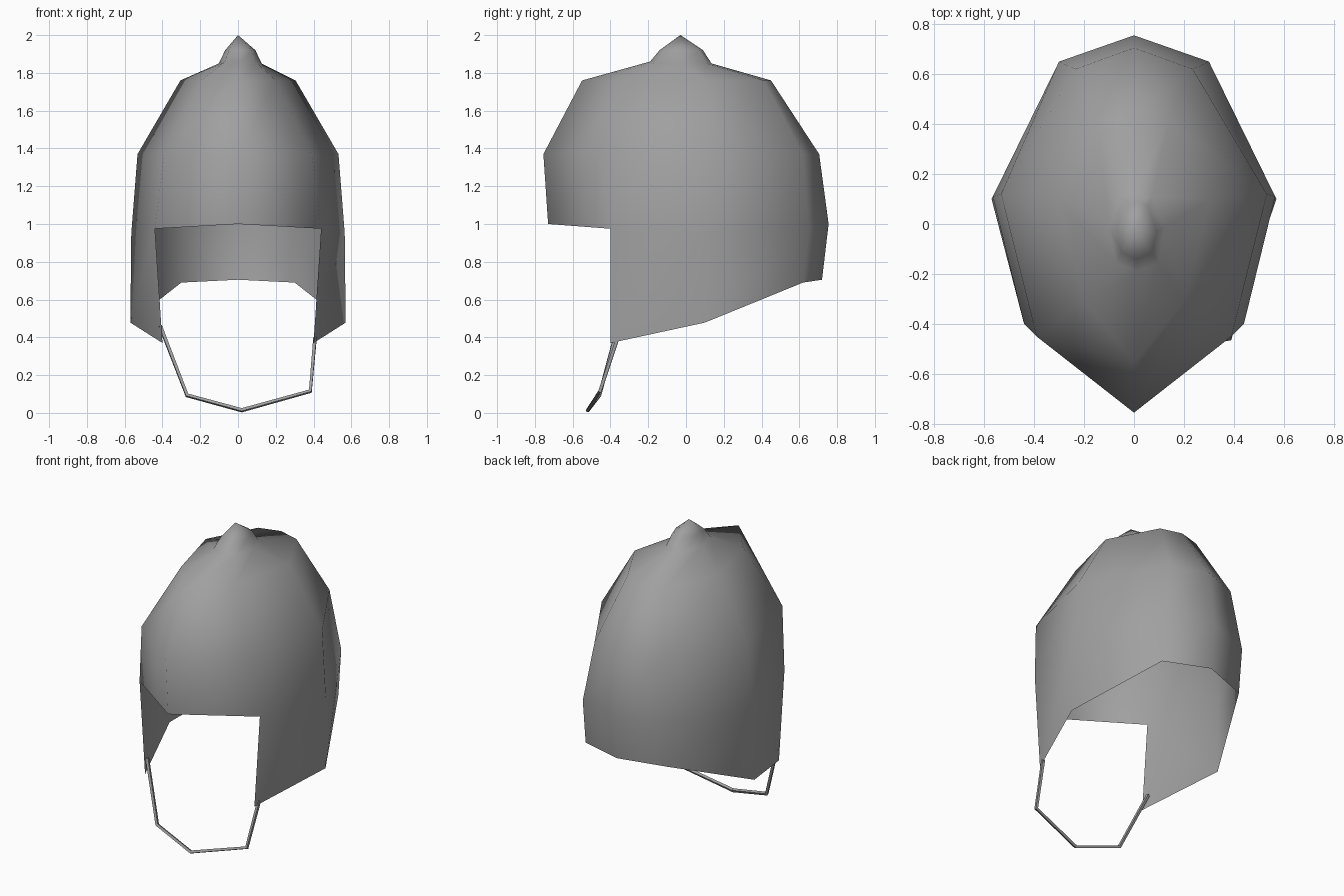
import bpy
import bmesh

cube = bpy.data.objects.get("Cube")
if cube:
    bpy.data.objects.remove(cube, do_unlink=True)

grey = bpy.data.materials.new("plain_grey")
grey.use_nodes = True
colour = (0.35, 0.35, 0.35, 1)
grey.diffuse_color = colour
grey.node_tree.nodes["Principled BSDF"].inputs["Base Color"].default_value = colour


def ring(bm, half, shift=0):
    """Mirror five points, front to back, into a ring of eight."""
    points = half + [(-x, y, z) for x, y, z in half[-2:0:-1]]
    return [bm.verts.new((x + shift, y, z)) for x, y, z in points]


# Helmet shell: rings from the brow up to the knob
bm = bmesh.new()
brow = ring(bm, [(0, -.73, 1), (.44, -.4, .975), (.565, .11, .95), (.3, .65, .98), (0, .755, 1)])
temple = ring(bm, [(0, -.755, 1.37), (.39, -.45, 1.37), (.532, .12, 1.37), (.235, .62, 1.37), (0, .705, 1.37)])
crown = ring(bm, [(0, -.55, 1.76), (.2, -.31, 1.76), (.305, .1, 1.76), (.14, .41, 1.76), (0, .45, 1.76)])
knob_base = ring(bm, [(0, -.19, 1.86), (.085, -.155, 1.855), (.113, -.01, 1.85), (.06, .11, 1.85), (0, .135, 1.85)], .012)
knob_top = ring(bm, [(0, -.14, 1.92), (.06, -.115, 1.92), (.08, -.03, 1.92), (.045, .07, 1.92), (0, .09, 1.92)], .012)
tip = bm.verts.new((0, -.03, 2))

rings = [brow, temple, crown, knob_base, knob_top]
for low, high in zip(rings, rings[1:]):
    for i in range(8):
        j = (i + 1) % 8
        bm.faces.new((low[i], low[j], high[j], high[i]))
for i in range(8):
    bm.faces.new((knob_top[i], knob_top[(i + 1) % 8], tip))

# Ear and neck flap, open at the face
hem = ring(bm, [(0, -.73, .9), (.4, -.4, .37), (.57, .1, .478), (.3, .62, .69), (0, .72, .705)])
for i in range(1, 7):
    bm.faces.new((hem[i], hem[i + 1], brow[i + 1], brow[i]))
bm.verts.remove(hem[0])

for face in bm.faces:
    face.smooth = True
mesh = bpy.data.meshes.new("helmet_shell")
bm.to_mesh(mesh)
bm.free()
mesh.materials.append(grey)
bpy.context.collection.objects.link(bpy.data.objects.new("helmet_shell", mesh))

# Chin strap: thin square cord hanging between the flaps
path = [(-.412, -.36, .46), (-.27, -.458, .093), (.02, -.52, .014), (.383, -.455, .115), (.408, -.36, .4)]
curve = bpy.data.curves.new("chin_strap", "CURVE")
curve.dimensions = "3D"
curve.bevel_depth = .012
curve.bevel_resolution = 0
curve.use_fill_caps = True
spline = curve.splines.new("POLY")
spline.points.add(len(path) - 1)
for point, co in zip(spline.points, path):
    point.co = (*co, 1)
spline.use_smooth = False
curve.materials.append(grey)
bpy.context.collection.objects.link(bpy.data.objects.new("chin_strap", curve))
